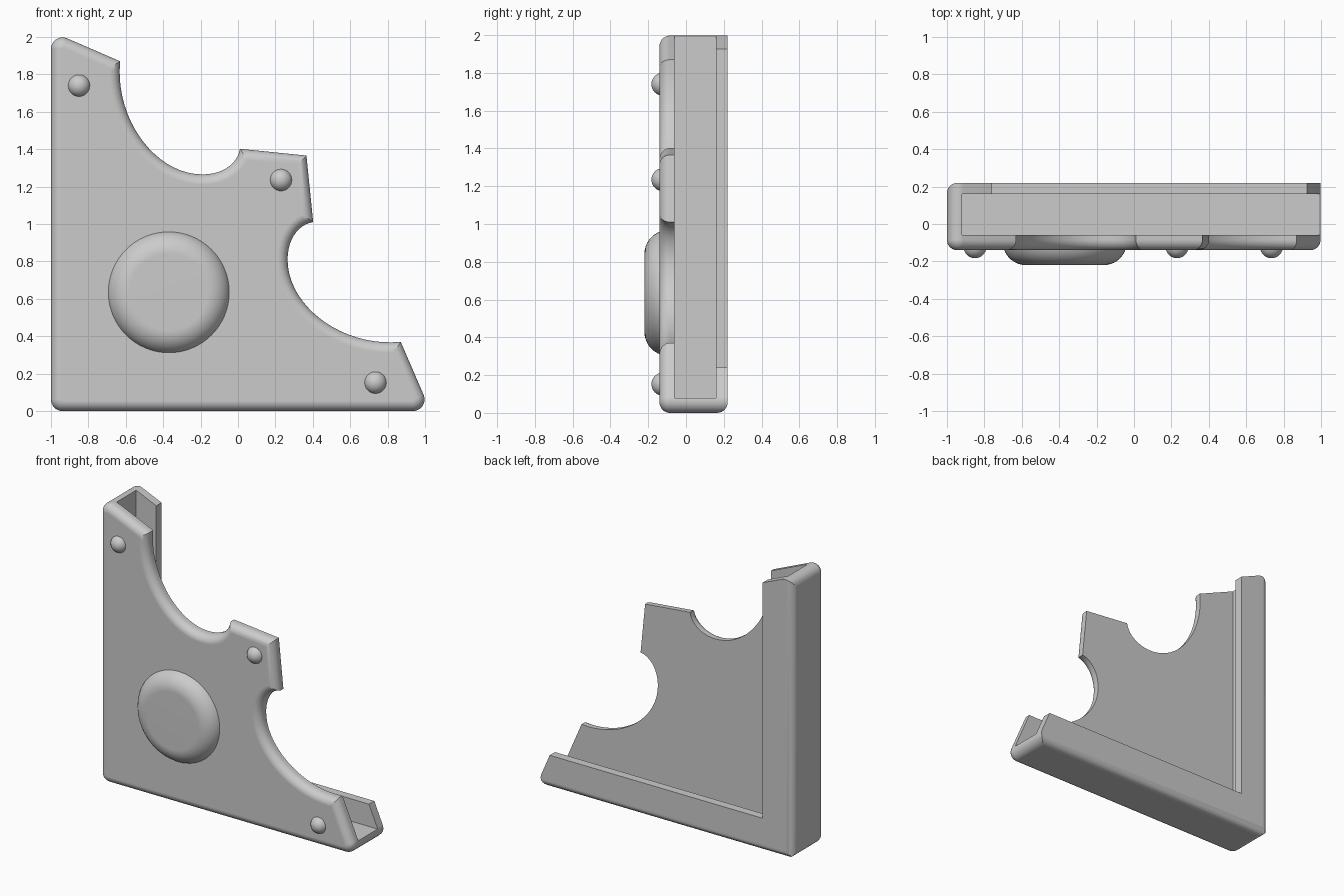
import bpy, bmesh, math
from mathutils import Vector
from mathutils.geometry import interpolate_bezier

if "Cube" in bpy.data.objects:
    bpy.data.objects.remove(bpy.data.objects["Cube"], do_unlink=True)

FRONT, BACK, R = -0.14, 0.22, 0.055

grey = bpy.data.materials.new("plain grey")
grey.use_nodes = True
grey.diffuse_color = (0.6, 0.6, 0.6, 1)
grey.node_tree.nodes["Principled BSDF"].inputs["Base Color"].default_value = (0.6, 0.6, 0.6, 1)


def mirror(p):
    """Reflect a point across the diagonal of the bracket."""
    return Vector((p[2] - 1, p[1], p[0] + 1))


def finish(bm, name):
    bmesh.ops.recalc_face_normals(bm, faces=bm.faces)
    mesh = bpy.data.meshes.new(name)
    bm.to_mesh(mesh)
    bm.free()
    mesh.materials.append(grey)
    obj = bpy.data.objects.new(name, mesh)
    bpy.context.collection.objects.link(obj)
    return obj


def loft(loops):
    """Closed solid through matching loops, capped at both ends."""
    bm = bmesh.new()
    rings = [[bm.verts.new(p) for p in loop] for loop in loops]
    n = len(rings[0])
    for a, b in zip(rings, rings[1:]):
        for i in range(n):
            j = (i + 1) % n
            bm.faces.new((a[i], a[j], b[j], b[i]))
    bm.faces.new(rings[0])
    bm.faces.new(rings[-1])
    return bm


def activate(obj):
    bpy.ops.object.select_all(action='DESELECT')
    obj.select_set(True)
    bpy.context.view_layer.objects.active = obj


def cut(body, loops):
    cutter = finish(loft(loops), "cutter")
    cutter.hide_render = True
    mod = body.modifiers.new("cut", 'BOOLEAN')
    mod.object, mod.operation, mod.solver = cutter, 'DIFFERENCE', 'EXACT'
    activate(body)
    bpy.ops.object.modifier_apply(modifier=mod.name)
    bpy.data.objects.remove(cutter, do_unlink=True)


def smooth(obj):
    activate(obj)
    bpy.ops.object.shade_smooth_by_angle(angle=math.radians(30))
    mod = obj.modifiers.new("even shading", 'WEIGHTED_NORMAL')
    mod.keep_sharp = True


def rounded(prev, v, nxt, r=0.062, steps=8):
    """Points of an arc replacing the corner v."""
    a, b = (prev - v).normalized(), (nxt - v).normalized()
    half = a.angle(b) / 2
    centre = v + (a + b).normalized() * r / math.sin(half)
    t = r / math.tan(half)
    s, e = (v + a * t - centre).normalized(), (v + b * t - centre).normalized()
    return [centre + s.slerp(e, i / steps).normalized() * r for i in range(steps + 1)]


def round_over(path, back):
    """Loops from the back to the front, shifted sideways along a quarter circle at the front."""
    shifts = []
    for i, p in enumerate(path):
        d0 = (p - path[i - 1]).normalized()
        d1 = (path[(i + 1) % len(path)] - p).normalized()
        n0, n1 = Vector((d0.z, 0, -d0.x)), Vector((d1.z, 0, -d1.x))
        shifts.append((n0 + n1) / (1 + n0.dot(n1)))
    layers = [(back, 0)]
    for i in range(9):
        a = math.pi / 2 * i / 8
        layers.append((FRONT + R * (1 - math.sin(a)), R * (1 - math.cos(a))))
    return [[p + s * off + Vector((0, y, 0)) for p, s in zip(path, shifts)] for y, off in layers]


# Bracket body: outline with three rounded outer corners and a square tab
upper = [Vector((x, 0, z)) for x, z in ((-1, 2.03), (-0.45, 1.792), (-0.15, 1.418))]
corners = ([Vector((-1, 0, 0))] + upper + [Vector((0.366, 0, 1.366))]
           + [mirror(p) for p in reversed(upper)])
outline = []
for i, v in enumerate(corners):
    if i in (0, 1, len(corners) - 1):
        outline += rounded(corners[i - 1], v, corners[(i + 1) % len(corners)])
    else:
        outline.append(v)
body = finish(loft(round_over(outline, BACK)), "bracket_body")

# Channel inside the side walls, and the opening behind between the lips
for edge, y0, y1 in ((0.08, -0.06, 0.16), (0.24, 0.1, 0.4)):
    cut(body, [[Vector((x, y, z)) for x, z in
                ((edge - 1, edge), (2, edge), (2, 3), (edge - 1, 3))] for y in (y0, y1)])

# Two curved cut-outs with rounded front rims
left = interpolate_bezier(*[Vector((x, 0, z)) for x, z in
                            ((-0.63, 1.868), (-0.66, 1.56), (-0.44, 1.265), (-0.19, 1.265))], 20)
right = interpolate_bezier(*[Vector((x, 0, z)) for x, z in
                             ((-0.19, 1.265), (-0.08, 1.265), (0, 1.325), (0.01, 1.402))], 12)
path = ([Vector((-0.6, 0, 2.18))] + left + right[1:]
        + [Vector((0.03, 0, 1.55)), Vector((0.03, 0, 2.18))])
void = round_over(path, 0.1)
void.append([p - Vector((0, 0.1, 0)) for p in void[-1]])
cut(body, void)
cut(body, [[mirror(p) for p in loop] for loop in void])

# Rounded rear edges along the side and the base
section = [(-1 + R - R * math.cos(a), BACK - R + R * math.sin(a))
           for a in (math.pi / 2 * i / 6 for i in range(7))]
section += [(-1 + R, 0.3), (-1.1, 0.3), (-1.1, BACK - R)]
strip = [[Vector((x, y, z)) for x, y in section] for z in (-0.1, 2.2)]
cut(body, strip)
cut(body, [[mirror(p) for p in loop] for loop in strip])
smooth(body)

# Round boss with a soft edge
bm = bmesh.new()
profile = [(0, -0.22)] + [(0.207 + 0.125 * math.sin(a), -0.095 - 0.125 * math.cos(a))
                          for a in (math.pi / 2 * i / 10 for i in range(11))] + [(0, -0.095)]
centre = Vector((-0.37, 0, 0.635))
verts = [bm.verts.new(centre + Vector((r, y, 0))) for r, y in profile]
edges = [bm.edges.new(pair) for pair in zip(verts, verts[1:])]
bmesh.ops.spin(bm, geom=verts + edges, cent=centre, axis=(0, 1, 0),
               angle=math.tau, steps=64, use_merge=True)
bmesh.ops.remove_doubles(bm, verts=bm.verts, dist=1e-4)
smooth(finish(bm, "round_boss"))

# Three small domed studs
for name, x, z in (("top_stud", -0.85, 1.74), ("tab_stud", 0.23, 1.235), ("end_stud", 0.735, 0.152)):
    bm = bmesh.new()
    bmesh.ops.create_uvsphere(bm, u_segments=32, v_segments=16, radius=0.061)
    bmesh.ops.translate(bm, verts=bm.verts, vec=(x, -0.122, z))
    smooth(finish(bm, name))
